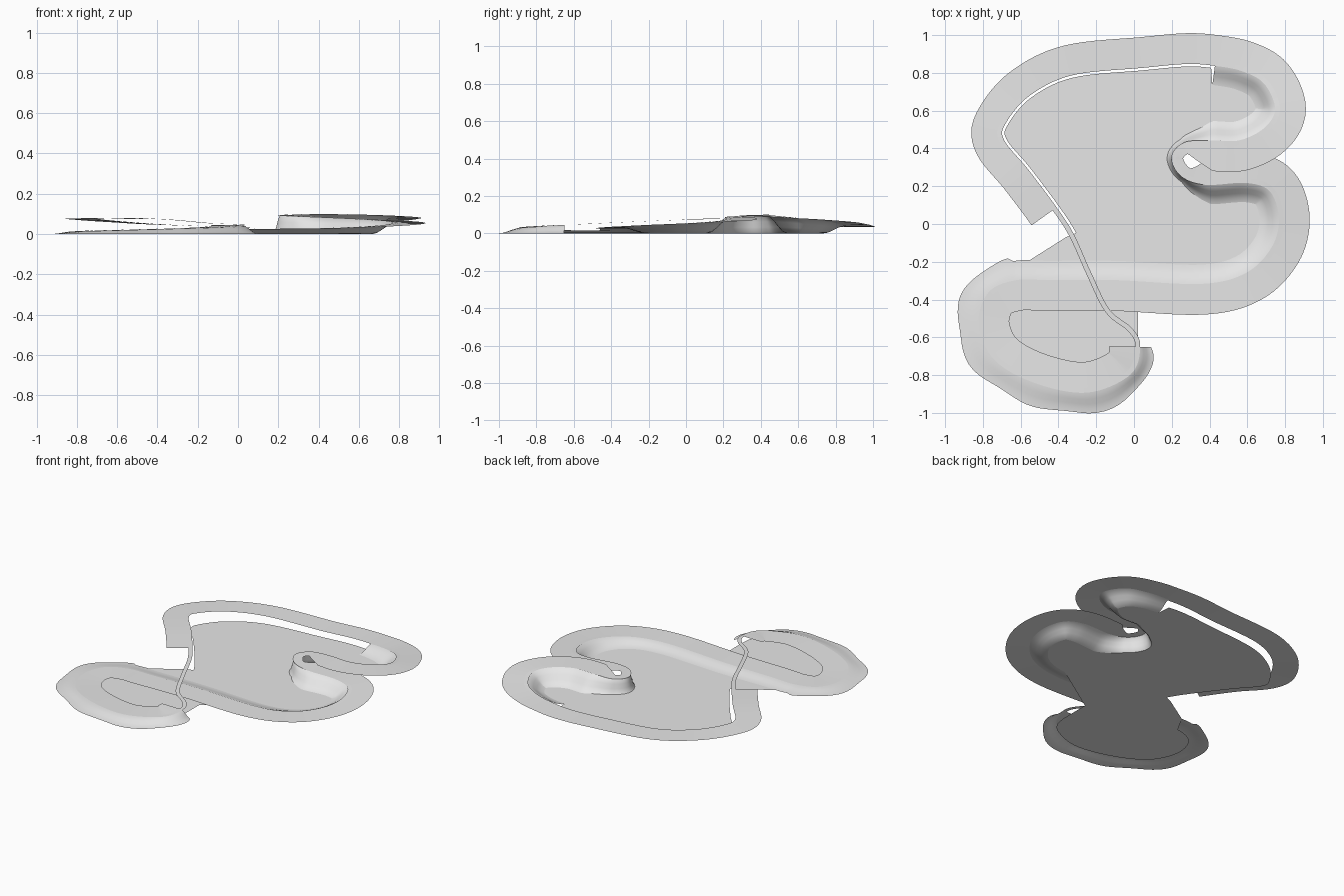
import bpy, bmesh, math
from mathutils import Vector

cube = bpy.data.objects.get("Cube")
if cube:
    bpy.data.objects.remove(cube, do_unlink=True)

grey = bpy.data.materials.new("light_grey")
grey.use_nodes = True
colour = (0.8, 0.8, 0.8, 1)
grey.diffuse_color = colour
grey.node_tree.nodes["Principled BSDF"].inputs["Base Color"].default_value = colour

# Circuit centreline in hundredths: x, y, height
PATH = [(2, -65, 4.5), (-3, -79, 3.8), (-25, -88, 3), (-52, -83, 2.2), (-73, -71, 1.6),
        (-81, -53, 1.4), (-76, -37, 1.5), (-62, -31, 1.7), (-45, -31, 2), (-10, -31, 2.4),
        (36, -33, 2.8), (60, -27, 3.5), (74, -13, 4.5), (78, 3, 5.5), (73, 18, 6.5),
        (60, 23, 7.5), (38, 22, 8.5), (26, 26, 9), (21, 35, 9.3), (27, 42, 9.6),
        (40, 43, 9.9), (56, 43, 9.7), (70, 50, 9), (76, 61, 8), (70, 75, 6.5),
        (58, 82, 5), (43, 85, 4), (28, 86, 3.5), (5, 84, 3.4), (-33, 80, 4.5),
        (-56, 69, 6), (-69, 54, 7.2), (-70, 44, 7.7), (-57, 28, 8), (-42, 8, 7.5),
        (-33, -6, 7), (-24, -26, 6.2), (-14, -46, 5.3), (-2, -56, 4.8)]
STEPS = 8
LOBE_END, STRAIGHT_END, SLOPE_END, BAND_END, CROSSING = 7, 10, 26, 34, 35
knots = [Vector(p) / 100 for p in PATH]
count = len(knots)


def spline(i):
    """Point on the closed smooth centreline at sample i."""
    k, t = divmod(i, STEPS)
    t /= STEPS
    a, b, c, d = (knots[(k + j) % count] for j in (-1, 0, 1, 2))
    return b + (c - a) * t / 2 + (a * 2 - b * 5 + c * 4 - d) * t**2 / 2 + (b * 3 - a - c * 3 + d) * t**3 / 2


total = count * STEPS
centre = [spline(i) for i in range(total)]


def offset(i, distance, drop=0.0):
    """Centreline point moved to the left, with its height reduced by a fraction."""
    i %= total
    way = centre[(i + 1) % total] - centre[i - 1]
    side = Vector((-way.y, way.x, 0)).normalized()
    p = centre[i] + side * distance
    p.z *= 1 - drop
    return p


def near_hairpin(i):
    """0 at the tight bend, 1 away from it."""
    gap = (centre[i % total].xy - Vector((0.23, 0.33))).length
    return min(1, max(0, (gap - 0.09) / 0.12))


def slope_width(i):
    width = 0.035 + 0.08 * near_hairpin(i)
    if i < LOBE_END * STEPS:
        width = 0.07 + 0.055 * min(1, i / (2 * STEPS)) + 0.01 * math.sin(i * 0.6)
    return width


def band_width(i):
    return 0.05 + 0.1 * near_hairpin(i)


def finish(name, bm):
    mesh = bpy.data.meshes.new(name)
    bm.to_mesh(mesh)
    bm.free()
    mesh.materials.append(grey)
    obj = bpy.data.objects.new(name, mesh)
    bpy.context.collection.objects.link(obj)
    bpy.ops.object.select_all(action="DESELECT")
    obj.select_set(True)
    bpy.context.view_layer.objects.active = obj
    bpy.ops.object.shade_smooth_by_angle(angle=math.radians(30))
    return obj


def strip(name, first, last, section):
    """Sweep a left-to-right cross-section along samples first..last."""
    bm = bmesh.new()
    rows = [[bm.verts.new(p) for p in section(i)] for i in range(first, last + 1)]
    for a, b in zip(rows, rows[1:]):
        for j in range(len(a) - 1):
            bm.faces.new((a[j], a[j + 1], b[j + 1], b[j]))
    return finish(name, bm)


# Narrow road ribbon around the whole circuit
def road_section(i):
    lift = Vector((0, 0, 0.001))
    return [offset(i, 0.013) + lift, offset(i, -0.013) + lift]


# Embankment falling from the road to the ground
def slope_section(i):
    w = slope_width(i)
    return [offset(i, w * t, t * t * (3 - 2 * t)) for t in (1, 0.8, 0.6, 0.4, 0.2, 0)]


# Level verge on the other side of the road
def verge_section(i):
    return [offset(i, 0), offset(i, -band_width(i))]


strip("road", 0, total, road_section)
strip("embankment", 0, SLOPE_END * STEPS, slope_section)
strip("verge", 0, BAND_END * STEPS, verge_section)

# Flat ground enclosed by the circuit
outline = [offset(i, 0, 1) for i in range(LOBE_END * STEPS + 1)]
outline += [Vector((-0.55, -0.19, 0)), Vector((-0.36, -0.07, 0))]
outline += [offset(i, 0.026, 1) for i in range(CROSSING * STEPS, SLOPE_END * STEPS, -1)]
outline += [offset(i, slope_width(i), 1) for i in range(SLOPE_END * STEPS, STRAIGHT_END * STEPS, -1)]
outline.append(Vector((0.02, -0.455, 0)))
ground = bmesh.new()
face = ground.faces.new([ground.verts.new(p) for p in outline])
face.normal_update()
if face.normal.z < 0:
    face.normal_flip()
bmesh.ops.triangulate(ground, faces=[face])
finish("ground", ground)
